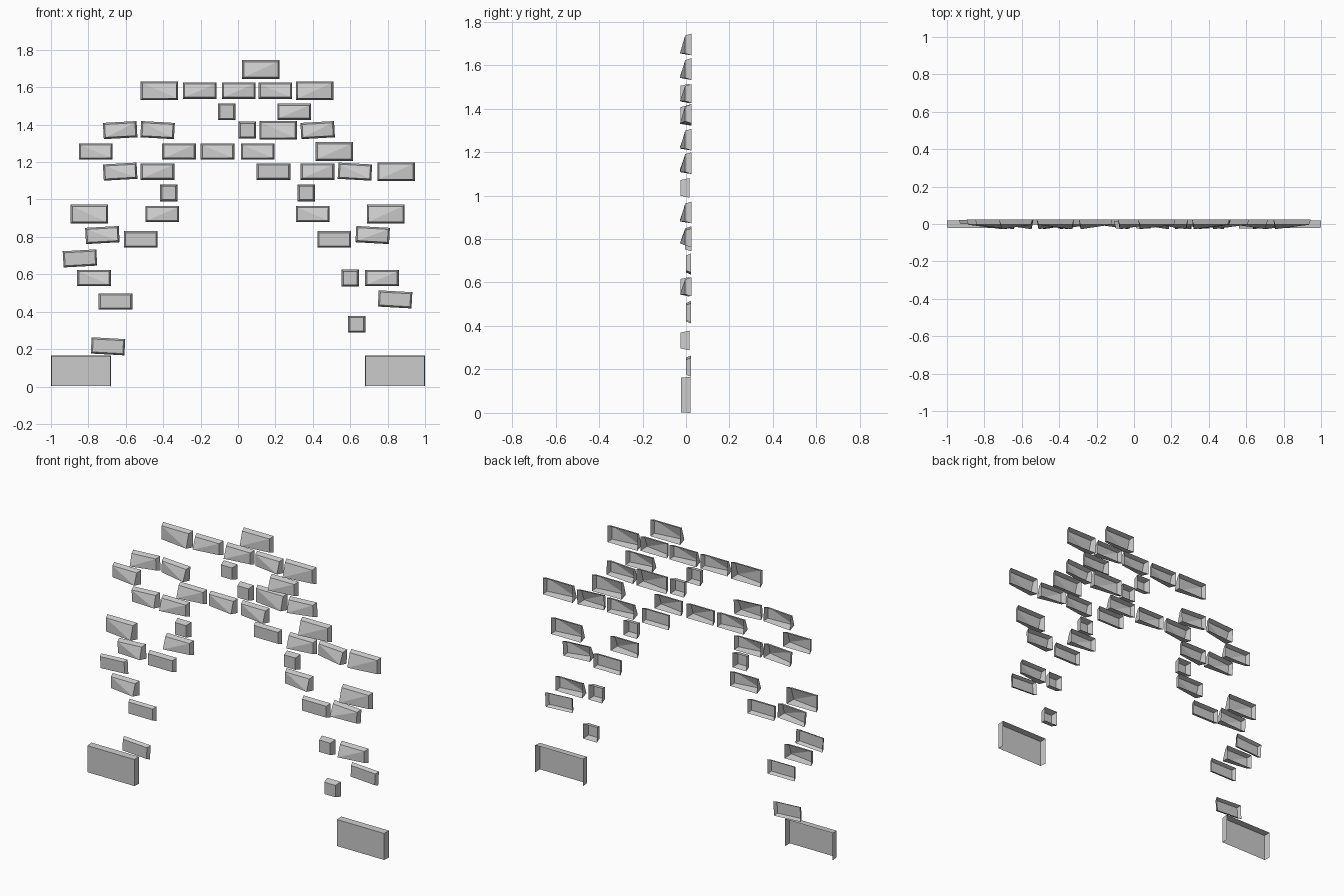
import bpy, math
from mathutils import Matrix

if "Cube" in bpy.data.objects:
    bpy.data.objects.remove(bpy.data.objects["Cube"])

# brick sizes: small, medium, large (width, height)
SIZES = {'S': (0.092, 0.09), 'M': (0.18, 0.087), 'L': (0.2, 0.1)}

# rows of bricks: height, then (x, code)
# code: size, + or - for tilt, a / b for a proud lower left / right corner, t for thin
ROWS = [
    (1.695, [(.122, 'La')]),
    (1.582, [(-.42, 'Lb'), (-.205, 'Ma'), (.004, 'Ma'), (.2, 'Mb'), (.41, 'La')]),
    (1.469, [(-.06, 'S'), (.3, 'Ma')]),
    (1.371, [(-.63, 'M+a'), (-.43, 'M-b'), (.05, 'S'), (.215, 'Lb'), (.426, 'M+a')]),
    (1.257, [(-.76, 'Mb'), (-.315, 'Ma'), (-.11, 'Mb'), (.105, 'Mb'), (.515, 'La')]),
    (1.149, [(-.63, 'M+b'), (-.43, 'Ma'), (.19, 'M'), (.425, 'Ma'), (.625, 'M-b'), (.845, 'La')]),
    (1.035, [(-.37, 'S'), (.365, 'S')]),
    (.922, [(-.795, 'Lb'), (-.405, 'Ma'), (.4, 'Mb'), (.79, 'La')]),
    (.81, [(-.725, 'M+b'), (.72, 'M-a')]),
    (.787, [(-.52, 'M'), (.515, 'M')]),
    (.685, [(-.845, 'M+t')]),
    (.58, [(-.77, 'Mb'), (.6, 'S'), (.77, 'Ma')]),
    (.455, [(-.655, 'Mt')]),
    (.466, [(.84, 'M-t')]),
    (.333, [(.635, 'S')]),
    (.215, [(-.695, 'M-t')]),
]


def make(name, verts, faces, matrix):
    me = bpy.data.meshes.new(name)
    me.from_pydata(verts, [], faces)
    ob = bpy.data.objects.new(name, me)
    ob.matrix_world = matrix
    bpy.context.collection.objects.link(ob)


def shell(name, x, z, w, h, front, back, inset, tilt=0, proud=None, bottom=True):
    """Block facing -y, open at the back; one front corner may stand proud."""
    corners = [(-1, -1), (1, -1), (1, 1), (-1, 1)]
    verts = [(sx * w / 2, back, sz * h / 2) for sx, sz in corners]
    for i, (sx, sz) in enumerate(corners):
        y = front - (0.024 if i == proud else 0)
        verts.append((sx * (w / 2 - inset), y, sz * (h / 2 - inset)))
    walls = [(i, (i + 1) % 4, (i + 1) % 4 + 4, i + 4) for i in range(4)]
    if not bottom:
        walls = walls[1:]
    if proud == 0:
        face = [(4, 5, 6), (4, 6, 7)]
    elif proud == 1:
        face = [(4, 5, 7), (5, 6, 7)]
    else:
        face = [(4, 5, 6, 7)]
    make(name, verts, walls + face,
         Matrix.Translation((x, 0, z)) @ Matrix.Rotation(-tilt, 4, 'Y'))


# scattered arch bricks
n = 0
for z, row in ROWS:
    for x, code in row:
        n += 1
        w, h = SIZES[code[0]]
        tilt = math.radians(3.2) * (('+' in code) - ('-' in code))
        proud = 0 if 'a' in code else 1 if 'b' in code else None
        if code[0] == 'S':
            front, back = -0.025, 0.015
        elif 't' in code:
            front, back = 0.0, 0.022
        else:
            front, back = -0.004, 0.025
        shell(f"brick_{n}", x, z, w, h, front, back, 0.009, tilt, proud)

# base blocks at the feet of the arch
for side, s in (("left", -1), ("right", 1)):
    shell(f"base_block_{side}", s * 0.84, 0.0825, 0.32, 0.165, -0.022, 0.02, 0.002, bottom=False)
